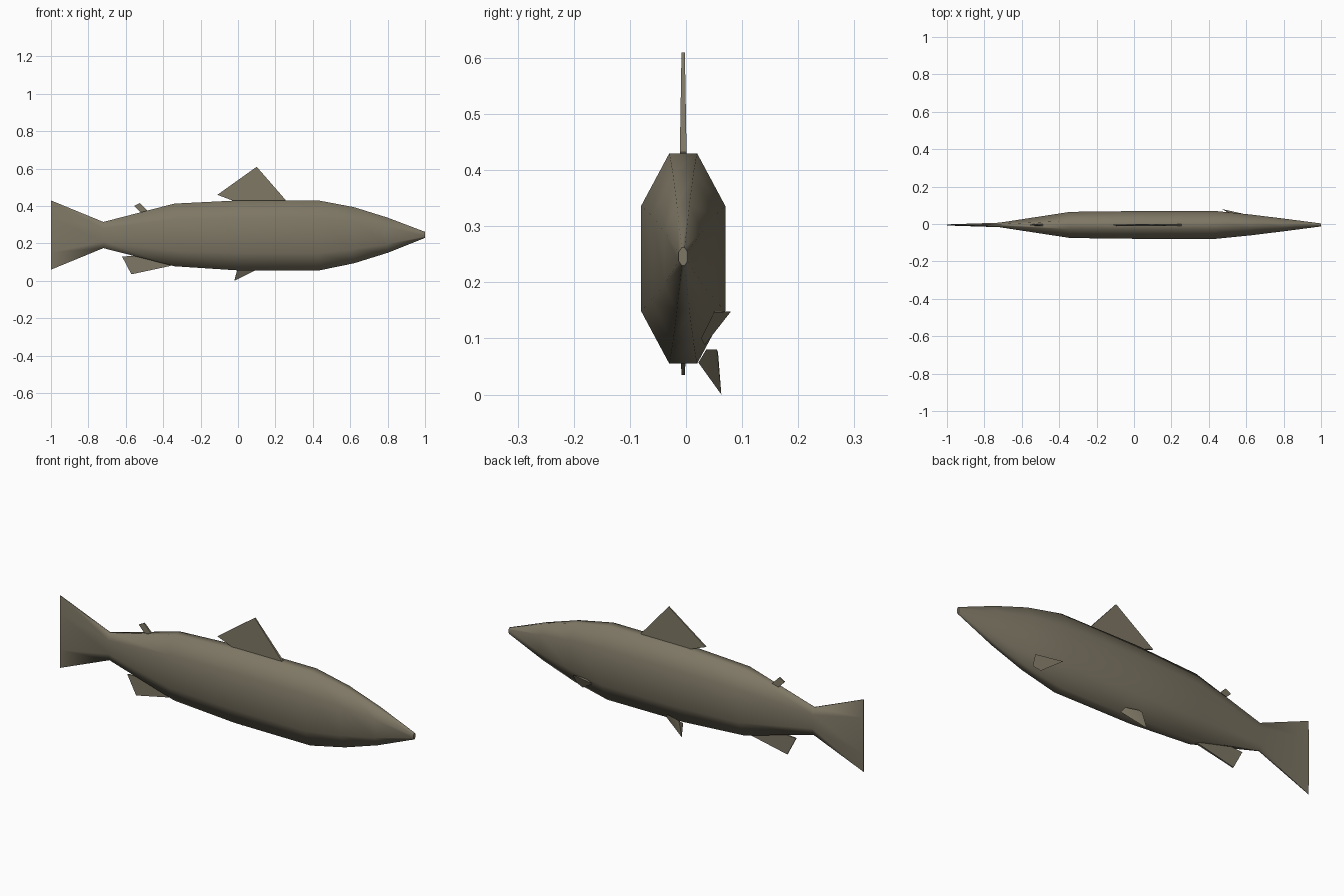
import bpy, bmesh, math
from mathutils import Vector

if "Cube" in bpy.data.objects:
    bpy.data.objects.remove(bpy.data.objects["Cube"])

CY = -0.005  # centre plane of the fish

skin = bpy.data.materials.new("olive grey skin")
skin.diffuse_color = (0.21, 0.185, 0.13, 1)
skin.use_nodes = True
skin.node_tree.nodes["Principled BSDF"].inputs["Base Color"].default_value = skin.diffuse_color


def finish(name, bm, angle):
    bmesh.ops.recalc_face_normals(bm, faces=bm.faces)
    me = bpy.data.meshes.new(name)
    bm.to_mesh(me)
    bm.free()
    me.materials.append(skin)
    ob = bpy.data.objects.new(name, me)
    bpy.context.collection.objects.link(ob)
    bpy.context.view_layer.objects.active = ob
    ob.select_set(True)
    bpy.ops.object.shade_smooth_by_angle(angle=math.radians(angle))
    ob.select_set(False)
    return ob


def loft(name, sections, angle):
    """Octagonal rings; each section is x, bottom z, top z, half width."""
    bm = bmesh.new()
    shape = [(1, -.5), (1, .5), (.33, 1), (-.33, 1),
             (-1, .5), (-1, -.5), (-.33, -1), (.33, -1)]
    rings = []
    for x, lo, hi, w in sections:
        c, h = (lo + hi) / 2, (hi - lo) / 2
        rings.append([bm.verts.new((x, CY + a * w, c + b * h)) for a, b in shape])
    for r, s in zip(rings, rings[1:]):
        for i in range(8):
            j = (i + 1) % 8
            bm.faces.new((r[i], r[j], s[j], s[i]))
    bm.faces.new(rings[0])
    bm.faces.new(rings[-1])
    return finish(name, bm, angle)


def flat_fin(name, outline):
    """Upright plate; each outline point is x, z, half thickness."""
    bm = bmesh.new()
    a = [bm.verts.new((x, CY - t, z)) for x, z, t in outline]
    b = [bm.verts.new((x, CY + t, z)) for x, z, t in outline]
    bm.faces.new(a)
    bm.faces.new(b[::-1])
    for i in range(len(a)):
        j = (i + 1) % len(a)
        bm.faces.new((a[i], a[j], b[j], b[i]))
    return finish(name, bm, 40)


def hull_fin(name, points):
    bm = bmesh.new()
    for p in points:
        bm.verts.new(Vector(p))
    bmesh.ops.convex_hull(bm, input=bm.verts)
    return finish(name, bm, 40)


# Body with the tail fin as one continuous loft
loft("body_and_tail", [
    (-1.0, .06, .43, .003), (-.72, .175, .315, .012), (-.34, .078, .413, .070),
    (0, .056, .43, .074), (.43, .055, .43, .075), (.62, .094, .394, .056),
    (.80, .15, .338, .034), (1.0, .23, .262, .008)], 65)

# Fins on the centre line
flat_fin("dorsal_fin", [(-.11, .46, .004), (.10, .61, .003), (.255, .432, .006),
                        (.24, .40, .006), (0, .40, .006), (-.03, .43, .006)])
flat_fin("adipose_fin", [(-.555, .40, .003), (-.525, .416, .003),
                         (-.48, .37, .005), (-.50, .34, .005), (-.52, .365, .005)])
flat_fin("anal_fin", [(-.62, .13, .003), (-.57, .035, .003), (-.36, .08, .005),
                      (-.37, .11, .005), (-.50, .135, .005), (-.57, .133, .004)])

# Paired fins appear only on the +y side
hull_fin("pelvic_fin", [(.095, .022, .057), (.08, .036, .08), (.02, .055, .08),
                        (-.02, .063, 0), (-.005, .03, .056), (.0, .057, .076)])
hull_fin("pectoral_fin", [(.605, .05, .147), (.60, .027, .10), (.56, .033, .088),
                          (.47, .08, .148), (.53, .05, .148), (.55, .035, .10)])
